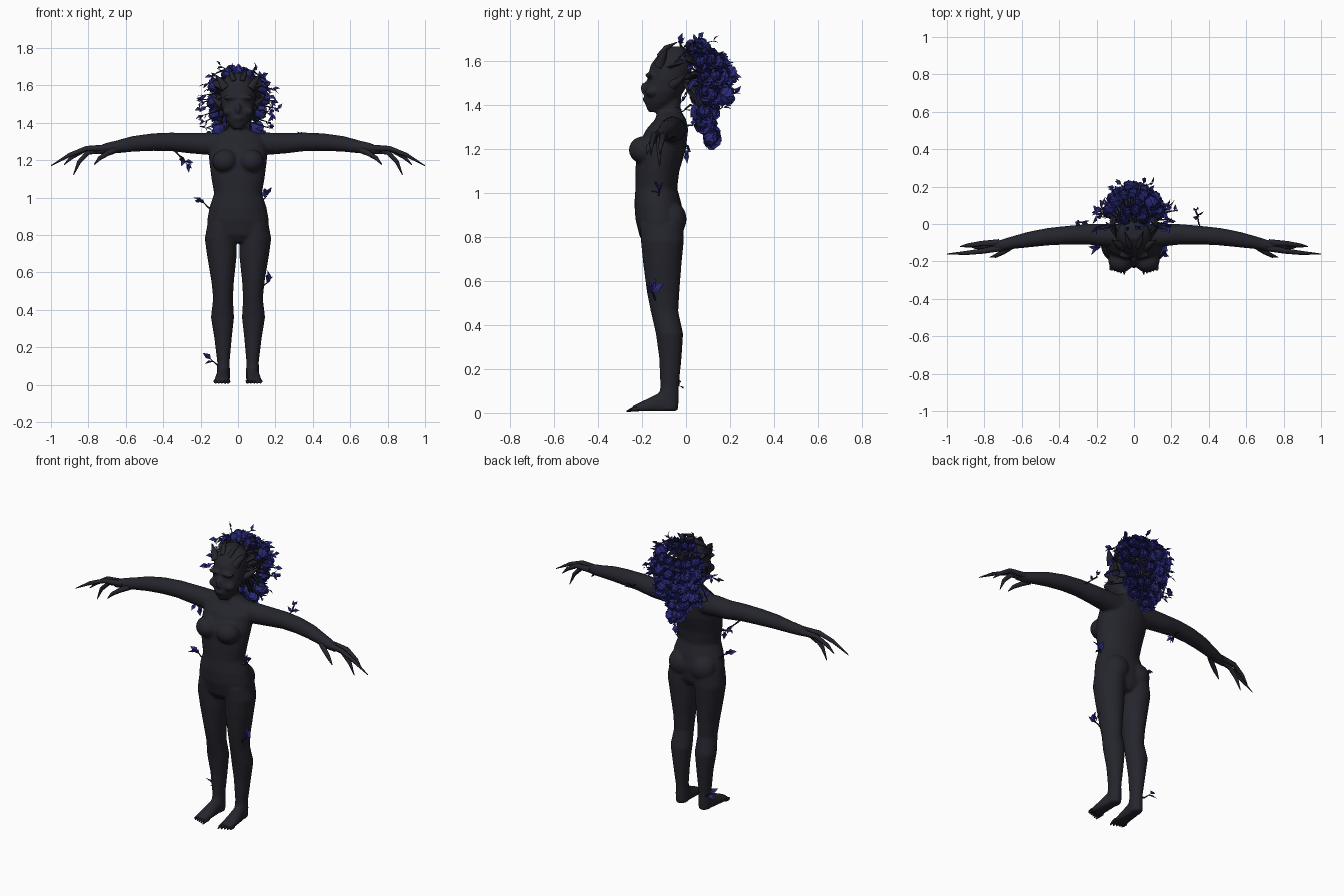
import bpy, bmesh, math, random
from mathutils import Vector, Matrix

random.seed(7)
old = bpy.data.objects.get("Cube")
if old:
    bpy.data.objects.remove(old, do_unlink=True)


def material(name, rgb):
    m = bpy.data.materials.new(name)
    m.use_nodes = True
    m.diffuse_color = (*rgb, 1)
    m.node_tree.nodes["Principled BSDF"].inputs["Base Color"].default_value = (*rgb, 1)
    return m


BARK = material("dark bark", (0.018, 0.018, 0.026))
BLUE = material("deep blue petal", (0.022, 0.022, 0.19))


def finish(bm, name, mat, smooth=None, close=True):
    if close:
        bmesh.ops.recalc_face_normals(bm, faces=bm.faces)
    me = bpy.data.meshes.new(name)
    bm.to_mesh(me)
    bm.free()
    me.materials.append(mat)
    ob = bpy.data.objects.new(name, me)
    bpy.context.collection.objects.link(ob)
    if smooth:
        bpy.ops.object.select_all(action='DESELECT')
        ob.select_set(True)
        bpy.context.view_layer.objects.active = ob
        bpy.ops.object.shade_smooth_by_angle(angle=math.radians(smooth))
    return ob


def skin(bm, rings):
    """Bridge rings of points and cap both ends."""
    loops = [[bm.verts.new(p) for p in r] for r in rings]
    n = len(loops[0])
    for a, b in zip(loops, loops[1:]):
        for i in range(n):
            bm.faces.new((a[i], a[(i + 1) % n], b[(i + 1) % n], b[i]))
    bm.faces.new(loops[0][::-1])
    bm.faces.new(loops[-1])


def stack(bm, sections, n=24):
    """Horizontal ellipses: height, centre x, half width, front y, back y."""
    rings = []
    for z, xc, hw, y0, y1 in sections:
        ring = []
        for i in range(n):
            a = 2 * math.pi * i / n
            ring.append((xc + hw * math.cos(a), (y0 + y1) / 2 + (y1 - y0) / 2 * math.sin(a), z))
        rings.append(ring)
    skin(bm, rings)


def tube(bm, pts, radii, n=8):
    pts = [Vector(p) for p in pts]
    rings = []
    for i, p in enumerate(pts):
        d = (pts[min(i + 1, len(pts) - 1)] - pts[max(i - 1, 0)]).normalized()
        u = d.orthogonal() if abs(d.y) > 0.9 else d.cross(Vector((0, 1, 0)))
        u.normalize()
        v = d.cross(u)
        rings.append([p + radii[i] * (u * math.cos(2 * math.pi * k / n) + v * math.sin(2 * math.pi * k / n))
                      for k in range(n)])
    skin(bm, rings)


def ball(bm, c, r):
    m = Matrix.Translation(c) @ Matrix.Diagonal((*r, 1))
    bmesh.ops.create_uvsphere(bm, u_segments=20, v_segments=12, radius=1, matrix=m)


# Body: torso, head, limbs merged into one organic skin
bm = bmesh.new()
stack(bm, [(1.37, 0, .05, -.13, -.02), (1.335, 0, .125, -.14, 0), (1.29, 0, .155, -.18, .01),
           (1.2, 0, .155, -.225, 0), (1.1, 0, .142, -.23, -.03), (1.02, 0, .128, -.23, -.04),
           (.95, 0, .152, -.235, -.02), (.88, 0, .165, -.23, -.01), (.8, 0, .165, -.21, -.02),
           (.76, 0, .11, -.18, -.04)])
stack(bm, [(1.32, 0, .055, -.13, -.02), (1.38, 0, .046, -.125, -.025), (1.46, 0, .05, -.13, -.02)])
stack(bm, [(1.368, 0, .028, -.172, -.11), (1.41, 0, .062, -.188, -.05), (1.46, 0, .083, -.19, -.01),
           (1.52, 0, .093, -.175, .02), (1.58, 0, .095, -.162, .03), (1.63, 0, .08, -.125, .02),
           (1.665, 0, .04, -.08, -.01)])
ball(bm, (0, -.188, 1.475), (.014, .02, .03))
ball(bm, (0, -.185, 1.425), (.028, .014, .01))
for s in (-1, 1):
    ball(bm, (s * .07, -.195, 1.195), (.068, .065, .062))
    ball(bm, (s * .075, -.065, .88), (.075, .068, .08))
    ball(bm, (s * .042, -.165, 1.535), (.04, .02, .013))
    ball(bm, (s * .05, -.155, 1.46), (.034, .03, .025))
    stack(bm, [(.86, s * .085, .078, -.21, -.01), (.78, s * .092, .086, -.205, -.01),
               (.68, s * .086, .078, -.195, -.02), (.55, s * .082, .06, -.178, -.03),
               (.46, s * .08, .053, -.16, -.035), (.36, s * .083, .062, -.137, -.013),
               (.25, s * .08, .047, -.122, -.02), (.12, s * .078, .033, -.117, -.033),
               (.06, s * .078, .036, -.125, -.033), (.01, s * .078, .034, -.12, -.036)])
    # Foot wedge
    ft = [(-.05, .03, .07), (-.12, .036, .085), (-.17, .04, .06), (-.22, .042, .036), (-.245, .036, .024)]
    skin(bm, [[(s * (.078 + (-.05 - y) * .05) + w * math.cos(k * math.pi / 6),
                y, .008 + h * max(0, .35 + .65 * math.sin(k * math.pi / 6))) for k in range(12)]
              for y, w, h in ft])
    # Arm and palm
    tube(bm, [(s * x, y, z) for x, y, z in ((.08, -.06, 1.285), (.16, -.06, 1.288), (.25, -.055, 1.29),
                                            (.36, -.06, 1.298), (.46, -.068, 1.296), (.56, -.083, 1.287),
                                            (.64, -.098, 1.272), (.7, -.112, 1.262), (.76, -.122, 1.25))],
         (.06, .06, .055, .05, .047, .042, .035, .031, .02), 16)
body = finish(bm, "body", BARK)
rem = body.modifiers.new("merge", 'REMESH')
rem.mode = 'VOXEL'
rem.voxel_size = .008
rem.use_smooth_shade = True
sm = body.modifiers.new("soften", 'SMOOTH')
sm.factor = .5
sm.iterations = 4

# Claw fingers, toes, ears and crown spikes
bm = bmesh.new()
FINGERS = [((.7, -.125, 1.265), (.81, -.145, 1.262), (.9, -.155, 1.228), (1.0, -.16, 1.17)),
           ((.72, -.11, 1.255), (.8, -.12, 1.243), (.85, -.122, 1.19), (.88, -.12, 1.12)),
           ((.72, -.1, 1.26), (.82, -.105, 1.257), (.89, -.115, 1.215), (.93, -.12, 1.175)),
           ((.66, -.12, 1.255), (.7, -.15, 1.235), (.74, -.17, 1.21), (.77, -.178, 1.175))]
for s in (-1, 1):
    for f in FINGERS:
        tube(bm, [(s * x, y, z) for x, y, z in f], (.019, .014, .011, .002))
    for i in range(5):
        x = .052 + i * .017
        tip = -.27 + i * .006
        tube(bm, [(s * x, -.215, .018), (s * x, -.245, .015), (s * x, tip, .007)], (.012, .01, .003), 6)
    tube(bm, [(s * .065, -.12, 1.58), (s * .09, -.105, 1.62), (s * .118, -.085, 1.655)], (.026, .017, .002))
    tube(bm, [(s * .02, -.12, 1.62), (s * .035, -.09, 1.66), (s * .05, -.04, 1.685)], (.016, .012, .002))
    tube(bm, [(s * .08, -.06, 1.49), (s * .11, -.03, 1.51), (s * .15, .01, 1.55)], (.024, .015, .002))
finish(bm, "claws_and_spikes", BARK, 50)

wood, petals, leaves = bmesh.new(), bmesh.new(), bmesh.new()


def leaf(p, d, length):
    d = Vector(d).normalized()
    m = Matrix.Translation(p) @ d.to_track_quat('Y', 'Z').to_matrix().to_4x4() \
        @ Matrix.Rotation(random.uniform(-1.2, 1.2), 4, 'Y') @ Matrix.Scale(length, 4)
    v = [leaves.verts.new(m @ Vector(c)) for c in
         ((0, 0, 0), (-.3, .4, .1), (0, .45, 0), (.3, .4, .1), (0, 1, -.1))]
    for f in ((0, 2, 1), (0, 3, 2), (1, 2, 4), (2, 3, 4)):
        leaves.faces.new([v[i] for i in f])


def jitter(k):
    return Vector([random.uniform(-k, k) for _ in range(3)])


def sprig(base, tip, count, size, r=.006):
    base, tip = Vector(base), Vector(tip)
    mid = (base + tip) / 2 + jitter(.012)
    tube(wood, [base, mid, tip], (r, r * .8, r * .4), 5)
    out = (tip - base).normalized()
    for i in range(count):
        leaf(tip if i % 2 == 0 else tip.lerp(mid, .4), out + jitter(.95), size * random.uniform(.8, 1.15))


def rose(c, d, r):
    """Three whorls of cupped petals around a bud."""
    m = Matrix.Translation(c) @ Vector(d).to_track_quat('Z', 'Y').to_matrix().to_4x4() @ Matrix.Scale(r, 4)
    bmesh.ops.create_icosphere(petals, subdivisions=1, radius=.55, matrix=m)
    for count, rad, top in ((3, .66, 2.6), (4, .84, 2.15), (5, 1, 1.75)):
        for k in range(count):
            grid = []
            for v in (.0, .5, 1):
                row = []
                for u in (-1, 0, 1):
                    a = 2 * math.pi * k / count + rad * 5 + u * 3.6 / count * (1 - .35 * v * v)
                    t = .35 + (top - .35) * (v - .14 * v * abs(u))
                    q = rad * (1 + .12 * v * v)
                    row.append(petals.verts.new(m @ Vector((q * math.sin(t) * math.cos(a),
                                                            q * math.sin(t) * math.sin(a), -q * math.cos(t)))))
                grid.append(row)
            for i in range(2):
                for j in range(2):
                    petals.faces.new((grid[i][j], grid[i][j + 1], grid[i + 1][j + 1], grid[i + 1][j]))


# Hair of roses: height, centre y, half width, depth, number of flowers
ROWS = [(1.665, .02, .07, .07, 5), (1.6, .03, .13, .15, 7), (1.525, .035, .145, .165, 7),
        (1.45, .04, .13, .15, 6), (1.375, .05, .11, .09, 5), (1.31, .06, .07, .06, 4), (1.25, .09, .03, .03, 2)]
for row, (z, yc, rx, ry, count) in enumerate(ROWS):
    for i in range(count):
        a = math.pi * (i + .5) / count + random.uniform(-.1, .1)
        d = Vector((math.cos(a), math.sin(a), .9 if row == 0 else .25 - .1 * row))
        p = Vector((rx * d.x, yc + ry * d.y, z)) + jitter(.012)
        rose(p, d, random.uniform(.036, .047))
        root = Vector((d.x * .05, .0, max(1.5, min(z, 1.62))))
        tube(wood, [root, root.lerp(p, .5) + Vector((0, 0, .02)), p], (.016, .012, .006), 5)
        if row < 5 and i % 2 == 0:
            sprig(p, p + d * .04 + jitter(.015), 2, .04, .004)

# Loose leafy shoots beside and above the head
for s in (-1, 1):
    for i in range(9):
        z = 1.37 + i * .035
        w = .2 - .035 * abs(i - 3) / 3 + random.uniform(-.02, .02)
        y = random.uniform(-.03, .11)
        sprig((s * .08, .02, z + .03), (s * w, y, z), 3, .042, .005)
    for i in range(3):
        sprig((s * .04, 0, 1.62), (s * (.03 + .045 * i), -.03 + .04 * i, 1.685 - .02 * i), 2, .04, .005)
    # Vines sweeping back from the temples
    tube(wood, [(s * .08, -.08, 1.57), (s * .115, 0, 1.61), (s * .1, .09, 1.58), (s * .05, .13, 1.46),
                (s * .03, .11, 1.28)], (.014, .018, .016, .013, .006), 6)

# Shoots growing from the limbs and waist
sprig((-.36, -.04, 1.27), (-.29, 0, 1.2), 2, .045)
sprig((-.31, -.01, 1.22), (-.275, .01, 1.18), 4, .05)
sprig((.37, -.04, 1.3), (.34, .05, 1.31), 2, .035)
sprig((.345, .04, 1.31), (.335, .075, 1.335), 2, .03)
sprig((-.12, -.11, .92), (-.19, -.125, .98), 4, .055)
sprig((.11, -.11, .95), (.155, -.12, 1.01), 4, .055)
sprig((.11, -.13, .49), (.165, -.155, .55), 5, .06)
sprig((-.08, -.05, .1), (-.145, -.03, .135), 2, .055)

finish(wood, "vines_and_twigs", BARK, 50)
finish(petals, "hair_roses", BLUE, close=False)
finish(leaves, "leaves", BLUE, close=False)
